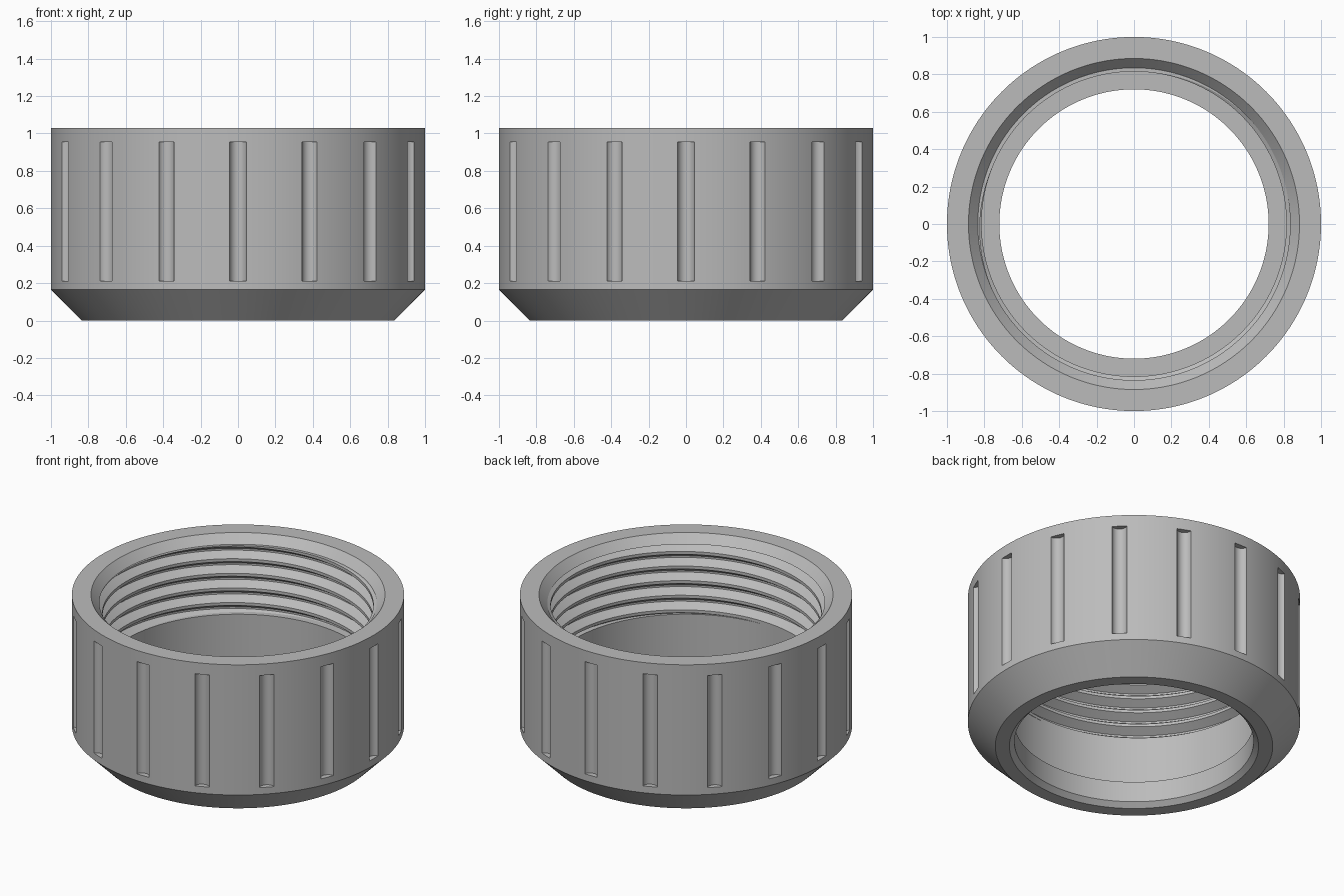
import bpy, bmesh, math
from mathutils import Matrix

old = bpy.data.objects.get("Cube")
if old:
    bpy.data.objects.remove(old, do_unlink=True)

SEG = 192
grey = bpy.data.materials.new("plain grey")
grey.use_nodes = True
colour = (0.5, 0.5, 0.5, 1)
grey.diffuse_color = colour
grey.node_tree.nodes["Principled BSDF"].inputs["Base Color"].default_value = colour


def make_object(name, bm):
    mesh = bpy.data.meshes.new(name)
    bm.to_mesh(mesh)
    bm.free()
    mesh.materials.append(grey)
    obj = bpy.data.objects.new(name, mesh)
    bpy.context.collection.objects.link(obj)
    return obj


def activate(obj):
    bpy.ops.object.select_all(action='DESELECT')
    obj.select_set(True)
    bpy.context.view_layer.objects.active = obj


def smooth(obj, degrees):
    activate(obj)
    bpy.ops.object.shade_smooth_by_angle(angle=math.radians(degrees))


def revolve(section, closed):
    """Sweep section(angle) -> [(radius, z), ...] once around the z axis."""
    bm = bmesh.new()
    columns = []
    for i in range(SEG):
        a = math.tau * i / SEG
        columns.append([bm.verts.new((r * math.cos(a), r * math.sin(a), z))
                        for r, z in section(a)])
    count = len(columns[0])
    for i in range(SEG):
        here, after = columns[i], columns[(i + 1) % SEG]
        for j in range(count if closed else count - 1):
            k = (j + 1) % count
            bm.faces.new((here[j], after[j], after[k], here[k]))
    return bm


# Ring body: chamfered outside, lower lip, plain bore, recess behind the thread
THREAD_LOW, THREAD_TOP = 0.52, 0.975
body_profile = [
    (0.75, 0), (0.835, 0), (1, 0.165), (1, 1.03), (0.885, 1.03),
    (0.835, THREAD_TOP), (0.885, 0.985), (0.885, 0.51),
    (0.815, THREAD_LOW), (0.815, 0.167), (0.72, 0.167), (0.72, 0.03),
]
bm = revolve(lambda a: body_profile, True)
bmesh.ops.recalc_face_normals(bm, faces=bm.faces)
body = make_object("ring_body", bm)

# Sixteen rounded grip grooves cut into the outside
GROOVES = 16
bm = bmesh.new()
for i in range(GROOVES):
    place = Matrix.Rotation(math.tau * i / GROOVES, 4, 'Z') @ Matrix.Translation((1.01, 0, 0.5825))
    bmesh.ops.create_cone(bm, cap_ends=True, segments=32, radius1=0.046,
                          radius2=0.046, depth=0.745, matrix=place)
cutter = make_object("groove_cutter", bm)
cutter.hide_render = True
cut = body.modifiers.new("grip_grooves", 'BOOLEAN')
cut.operation = 'DIFFERENCE'
cut.solver = 'EXACT'
cut.object = cutter
activate(body)
bpy.ops.object.modifier_apply(modifier=cut.name)
bpy.data.objects.remove(cutter, do_unlink=True)
smooth(body, 25)

# Internal helical thread: truncated V shape following the rising angle
PITCH, CREST, ROOT = 0.097, 0.815, 0.867
corners = [(0, CREST), (0.2, CREST), (0.54, ROOT), (0.66, ROOT), (1, CREST)]


def thread_radius(phase):
    for (p, r), (q, s) in zip(corners, corners[1:]):
        if phase <= q:
            return r + (s - r) * (phase - p) / (q - p)
    return CREST


def thread_section(a):
    start = PITCH * (a + math.pi / 2) / math.tau
    points = [(CREST, THREAD_LOW)]
    for turn in range(-2, 6):
        for p, r in corners[:-1]:
            z = THREAD_LOW + start + PITCH * (turn + p)
            held = min(max(z, THREAD_LOW), THREAD_TOP)
            if held != z:
                r = thread_radius(((held - THREAD_LOW - start) / PITCH) % 1)
            points.append((r, held))
    points.append((0.835, THREAD_TOP))
    return points


# The seam is closed by shifting one whole turn, so the last strip is rebuilt
bm = bmesh.new()
columns = []
for i in range(SEG + 1):
    a = math.tau * i / SEG
    columns.append([bm.verts.new((r * math.cos(a), r * math.sin(a), z))
                    for r, z in thread_section(a)])
for here, after in zip(columns, columns[1:]):
    for j in range(len(here) - 1):
        bm.faces.new((here[j], here[j + 1], after[j + 1], after[j]))
bmesh.ops.remove_doubles(bm, verts=bm.verts, dist=0.00005)
bmesh.ops.dissolve_degenerate(bm, edges=bm.edges, dist=0.00005)
thread = make_object("internal_thread", bm)
smooth(thread, 25)
